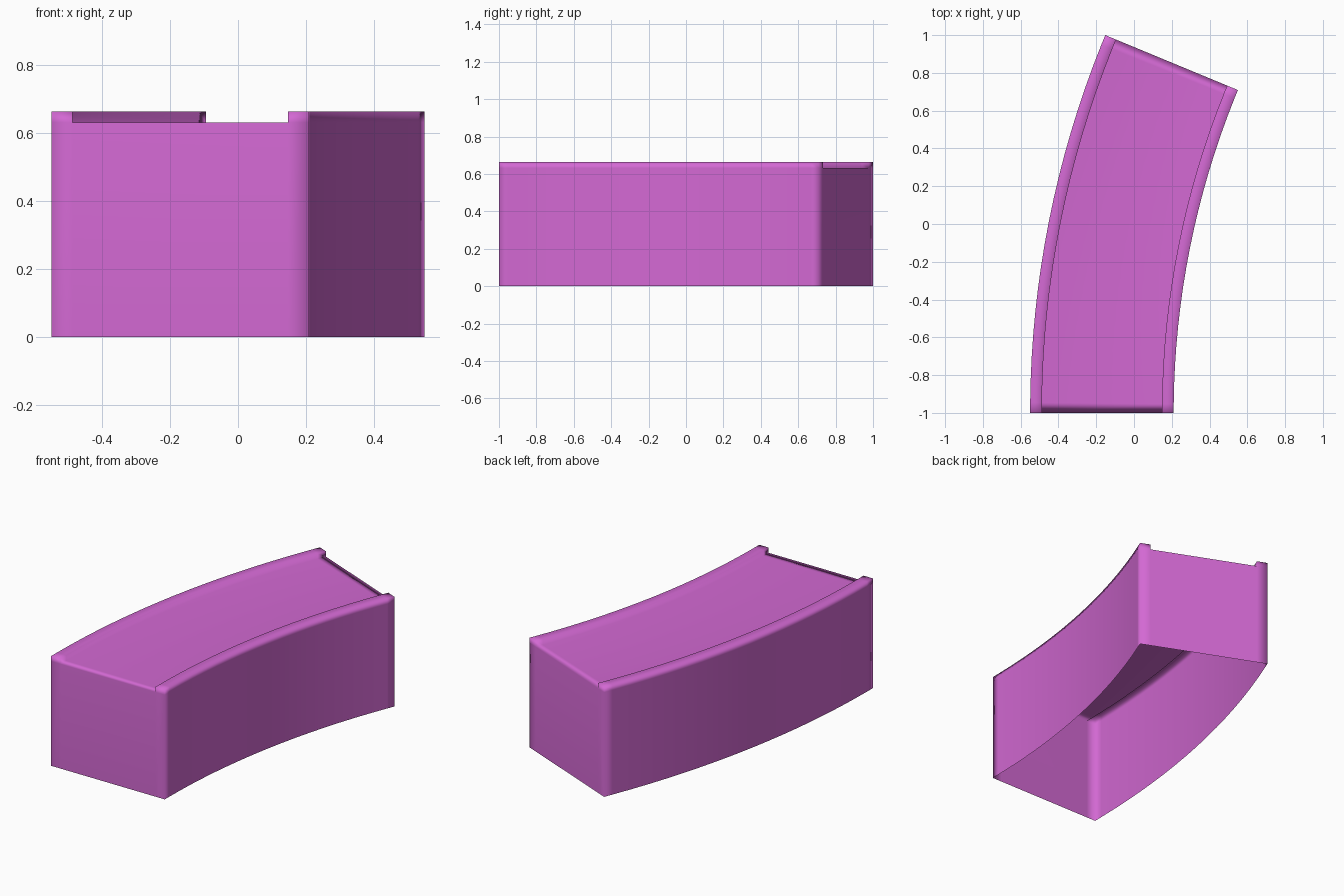
import bpy, bmesh
from math import radians, sin, cos

cube = bpy.data.objects.get("Cube")
if cube:
    bpy.data.objects.remove(cube)

# Main dimensions of the curved, open-bottomed block
SWEEP = radians(22.5)
OUTER = 2 / sin(SWEEP)        # radius of the convex side
WIDTH, CURB = 0.76, 0.062
DECK, TOP = 0.632, 0.664
CENTRE_X = OUTER - 0.55
SEGMENTS, EDGE = 16, 0.055    # EDGE: narrow strip beside each end

pink = bpy.data.materials.new("Pink")
pink.use_nodes = True
pink.diffuse_color = (0.65, 0.14, 0.65, 1)
pink.node_tree.nodes["Principled BSDF"].inputs["Base Color"].default_value = pink.diffuse_color

bm = bmesh.new()


def place(angle, across, z):
    """Point at a sweep angle and a distance in from the convex side."""
    r = OUTER - across
    return bm.verts.new((CENTRE_X - r * cos(angle), -1 + r * sin(angle), z))


# Cross-section: side wall, curb, deck, curb, side wall
half = [(0, 0), (0, DECK), (0, TOP), (CURB, TOP), (CURB, DECK)]
profile = half + [(WIDTH - a, z) for a, z in reversed(half)]

# Sweep the section along the arc, with a narrow strip at either end
strip = EDGE / OUTER
inner = [strip + (SWEEP - 2 * strip) * i / SEGMENTS for i in range(SEGMENTS + 1)]
angles = [0] + inner + [SWEEP]
rows = [[place(t, a, z) for a, z in profile] for t in angles]
for near, far in zip(rows, rows[1:]):
    for i in range(len(profile) - 1):
        bm.faces.new((near[i], near[i + 1], far[i + 1], far[i]))

# End walls: three columns below the deck and two curb ends above
for row, t in ((rows[0], 0), (rows[-1], SWEEP)):
    foot_a, foot_b = place(t, CURB, 0), place(t, WIDTH - CURB, 0)
    a0, a1, a2, a3, a4, b4, b3, b2, b1, b0 = row
    for quad in ((a0, foot_a, a4, a1), (foot_a, foot_b, b4, a4),
                 (foot_b, b0, b1, b4), (a1, a4, a3, a2), (b4, b1, b2, b3)):
        bm.faces.new(quad)

bmesh.ops.recalc_face_normals(bm, faces=bm.faces)
# Make sure the shell faces outward, judged by the deck
deck = max(bm.faces, key=lambda f: f.calc_area() * abs(f.normal.z))
if deck.normal.z < 0:
    bmesh.ops.reverse_faces(bm, faces=bm.faces)
for face in bm.faces:
    face.smooth = True

mesh = bpy.data.meshes.new("curved_block")
bm.to_mesh(mesh)
bm.free()
mesh.materials.append(pink)
block = bpy.data.objects.new("curved_block", mesh)
bpy.context.collection.objects.link(block)

# Large faces stay flat; the narrow strips carry soft corners
soft = block.modifiers.new("Soft corners", 'WEIGHTED_NORMAL')
soft.mode = 'FACE_AREA'
soft.weight = 50
